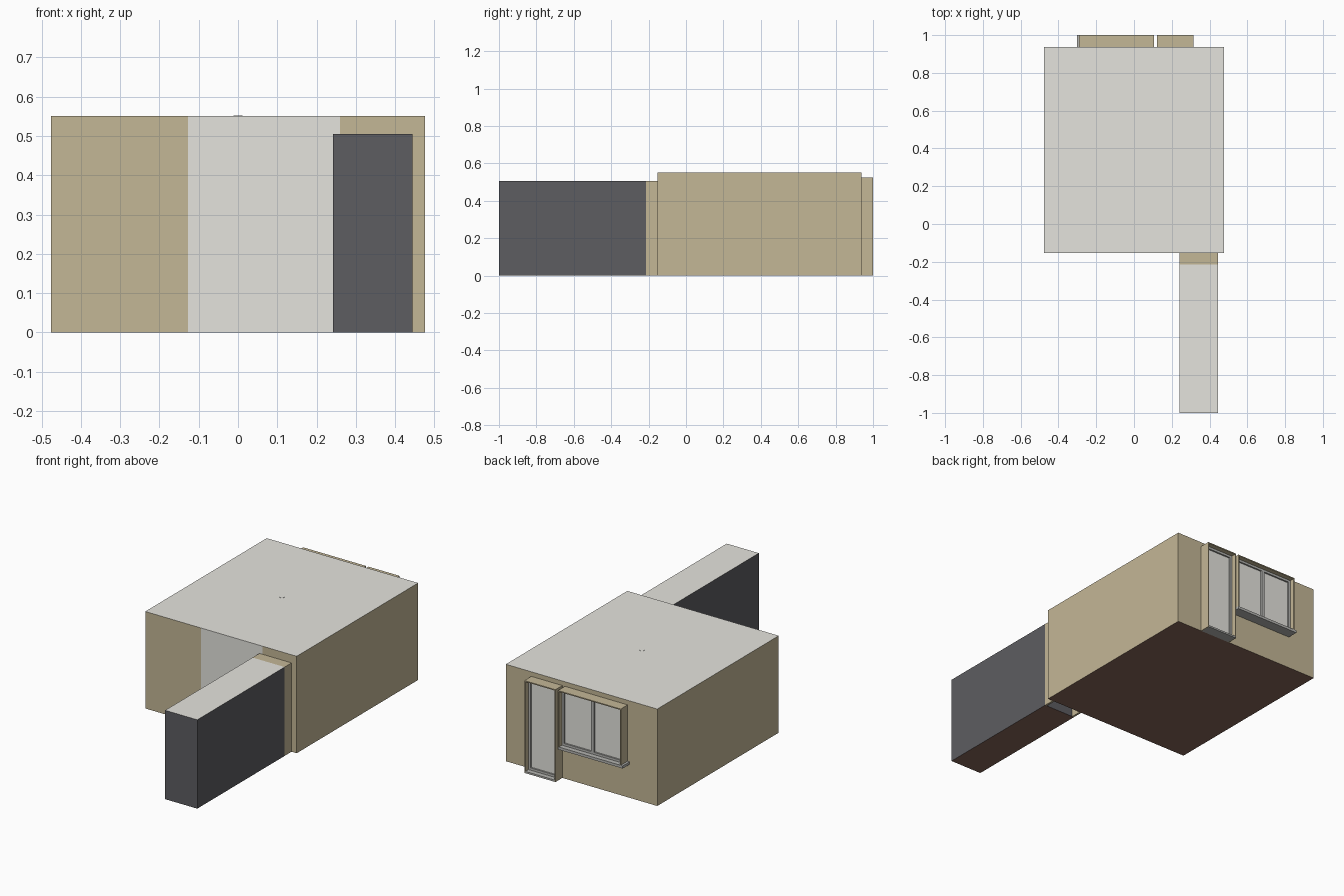
import bpy, bmesh

cube = bpy.data.objects.get("Cube")
if cube:
    bpy.data.objects.remove(cube, do_unlink=True)


def material(name, rgb):
    """Flat material from 0-255 display values, stored as linear."""
    col = [((c / 255 + 0.055) / 1.055) ** 2.4 for c in rgb] + [1]
    m = bpy.data.materials.new(name)
    m.use_nodes = True
    m.diffuse_color = col
    m.node_tree.nodes["Principled BSDF"].inputs["Base Color"].default_value = col
    return m


BEIGE = material("beige plaster", (196, 183, 150))
PALE = material("pale grey", (229, 228, 222))
DARK = material("dark grey", (93, 93, 97))
BROWN = material("brown floor", (134, 101, 88))
FRAME = material("frame grey", (180, 180, 176))


def box(name, x, y, z, mat, top=None, bottom=None, cuts=(), rule=None):
    """Box from (min, max) pairs; optional roof and floor colours, x cuts and a face rule."""
    bm = bmesh.new()
    bmesh.ops.create_cube(bm, size=1)
    for v in bm.verts:
        v.co = [lo + (hi - lo) * (c + 0.5) for c, (lo, hi) in zip(v.co, (x, y, z))]
    for cx in cuts:
        bmesh.ops.bisect_plane(bm, geom=bm.verts[:] + bm.edges[:] + bm.faces[:],
                               plane_co=(cx, 0, 0), plane_no=(1, 0, 0))
    bm.normal_update()
    mats = [mat, top or mat, bottom or mat, PALE]
    for f in bm.faces:
        if f.normal.z > 0.5:
            f.material_index = 1
        elif f.normal.z < -0.5:
            f.material_index = 2
        elif rule and rule(f):
            f.material_index = 3
    me = bpy.data.meshes.new(name)
    bm.to_mesh(me)
    bm.free()
    for m in mats:
        me.materials.append(m)
    ob = bpy.data.objects.new(name, me)
    bpy.context.collection.objects.link(ob)


def surround(name, x, y, z, t, mat, bottom_bar=False):
    """Rectangular frame in the xz plane made of jambs, a lintel and an optional bottom bar."""
    box(name + "_jamb_right", (x[0], x[0] + t), y, z, mat)
    box(name + "_jamb_left", (x[1] - t, x[1]), y, z, mat)
    inner = (x[0] + t, x[1] - t)
    box(name + "_lintel", inner, y, (z[1] - t, z[1]), mat)
    if bottom_bar:
        box(name + "_bottom_bar", inner, y, (z[0], z[0] + t), mat)


# Main room, with a pale panel in the middle of the front wall
WALL, OUT = 0.938, 1.0
box("room", (-0.476, 0.476), (-0.153, WALL), (0, 0.551), BEIGE, PALE, BROWN,
    cuts=(-0.127, 0.26),
    rule=lambda f: f.normal.y < -0.5 and -0.127 < f.calc_center_median().x < 0.26)

# Small ceiling fitting showing through the roof
bpy.ops.mesh.primitive_cylinder_add(vertices=16, radius=0.012, depth=0.004,
                                    location=(0, 0.395, 0.55))
fitting = bpy.context.object
fitting.name = "roof_fitting"
fitting.data.materials.append(PALE)

# Corridor and the doorway joining it to the room
box("corridor", (0.242, 0.444), (-1, -0.215), (0, 0.505), DARK, PALE, BROWN)
surround("doorway", (0.242, 0.444), (-0.215, -0.153), (0, 0.505), 0.012, BEIGE)

# Back door: casing, inner frame, glass and threshold
surround("door_casing", (0.121, 0.316), (WALL, OUT), (0, 0.525), 0.006, BEIGE)
surround("door_frame", (0.127, 0.31), (WALL, 0.972), (0.01, 0.519), 0.013, FRAME, True)
box("door_glass", (0.14, 0.297), (WALL, 0.963), (0.023, 0.506), PALE)
box("door_threshold", (0.127, 0.31), (WALL, OUT), (0, 0.01), FRAME)

# Back window: casing, inner frame, mullion, two panes and sill
surround("window_casing", (-0.29, 0.105), (WALL, OUT), (0.205, 0.525), 0.006, BEIGE)
surround("window_frame", (-0.284, 0.099), (WALL, 0.972), (0.205, 0.519), 0.013, FRAME, True)
box("window_mullion", (-0.102, -0.083), (WALL, 0.972), (0.218, 0.506), FRAME)
for side, x in (("right", (-0.271, -0.102)), ("left", (-0.083, 0.086))):
    box("window_glass_" + side, x, (WALL, 0.963), (0.218, 0.506), PALE)
box("window_sill", (-0.302, 0.105), (WALL, OUT), (0.19, 0.205), FRAME)
